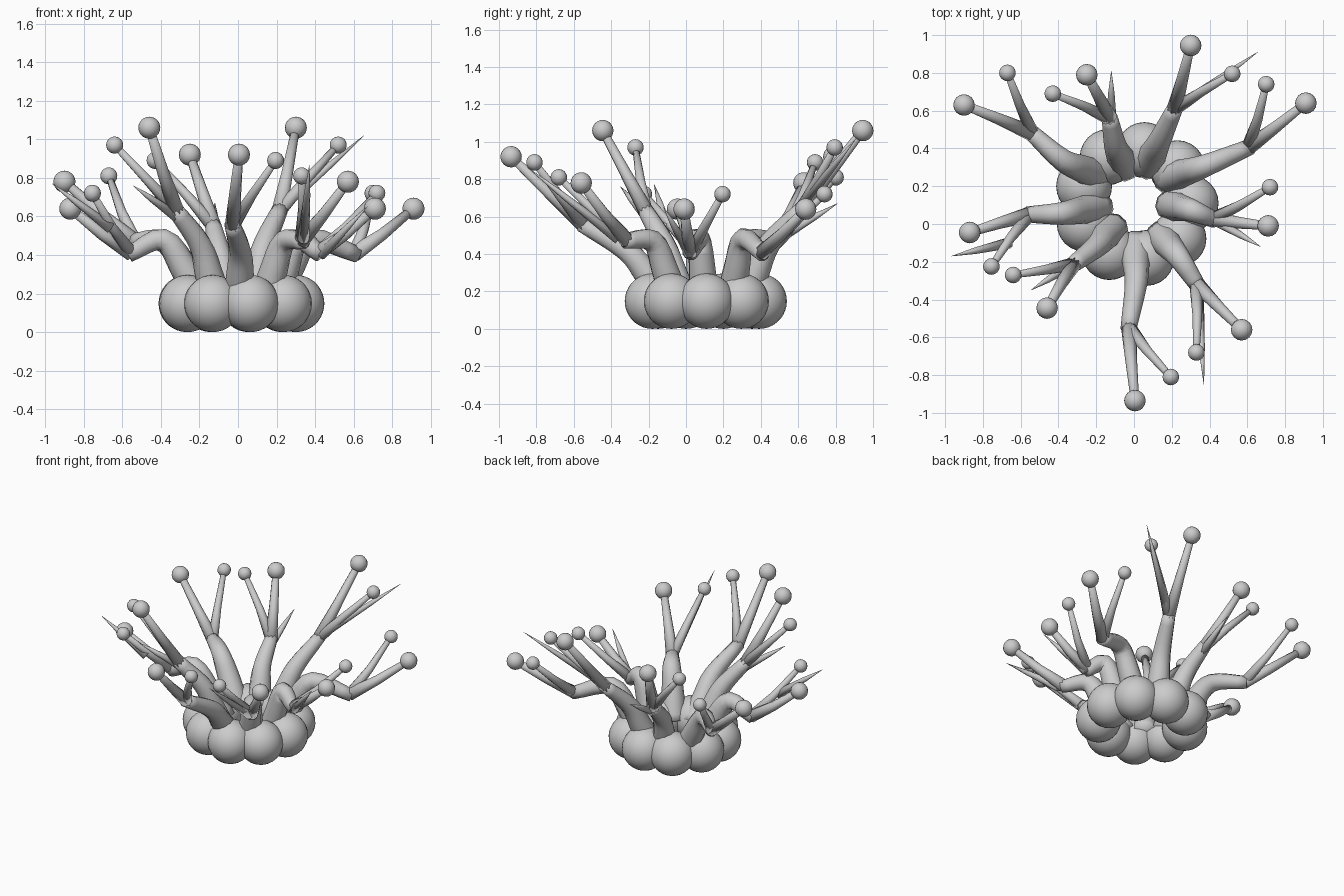
import bpy, bmesh, math
from mathutils import Vector, Matrix

if "Cube" in bpy.data.objects:
    bpy.data.objects.remove(bpy.data.objects["Cube"])

grey = bpy.data.materials.new("soft_grey")
grey.diffuse_color = (0.6, 0.6, 0.6, 1)
grey.use_nodes = True
grey.node_tree.nodes["Principled BSDF"].inputs["Base Color"].default_value = grey.diffuse_color


def finish(bm, name):
    bmesh.ops.recalc_face_normals(bm, faces=bm.faces)
    for f in bm.faces:
        f.smooth = True
    mesh = bpy.data.meshes.new(name)
    bm.to_mesh(mesh)
    bm.free()
    mesh.materials.append(grey)
    bpy.context.collection.objects.link(bpy.data.objects.new(name, mesh))


def ball(name, centre, radius, segs=16):
    bm = bmesh.new()
    bmesh.ops.create_uvsphere(bm, u_segments=segs, v_segments=segs * 3 // 4, radius=radius,
                              matrix=Matrix.Translation(centre))
    finish(bm, name)


def tube(name, pts, radii, sides=10):
    """Tapered tube through the points, with closed ends."""
    bm = bmesh.new()
    rings = []
    for i, p in enumerate(pts):
        d = (pts[min(i + 1, len(pts) - 1)] - pts[max(i - 1, 0)]).normalized()
        u = d.cross(Vector((0, 0, 1))).normalized()
        v = u.cross(d)
        rings.append([bm.verts.new(p + radii[i] * (u * math.cos(a) + v * math.sin(a)))
                      for a in (math.tau * k / sides for k in range(sides))])
    for r0, r1 in zip(rings, rings[1:]):
        for k in range(sides):
            j = (k + 1) % sides
            bm.faces.new((r0[k], r0[j], r1[j], r1[k]))
    bm.faces.new(rings[0])
    bm.faces.new(rings[-1])
    finish(bm, name)


def smooth_path(p, steps=4):
    """Catmull-Rom points through the trunk joints."""
    q = [2 * p[0] - p[1]] + p + [2 * p[-1] - p[-2]]
    out = []
    for i in range(1, len(q) - 2):
        a, b, c, d = q[i - 1:i + 3]
        for k in range(steps):
            t = k / steps
            out.append(0.5 * (2 * b + (c - a) * t + (2 * a - 5 * b + 4 * c - d) * t * t
                              + (3 * b - a - 3 * c + d) * t ** 3))
    return out + [p[-1]]


# Base ring of nine fused balls
for i in range(9):
    a = math.radians(1 + 40 * i)
    ball(f"base_ball_{i + 1}", (0.01 + 0.29 * math.cos(a), 0.105 + 0.29 * math.sin(a), 0.148), 0.148, 24)

# Heights of root, shoulder, knee, fork, large tip and small tip for each arm kind
HEIGHTS = {
    "tall": (0.15, 0.30, 0.46, 0.64, 1.06, 0.97),
    "upright": (0.15, 0.28, 0.42, 0.56, 0.92, 0.89),
    "bent": (0.15, 0.32, 0.47, 0.47, 0.78, 0.81),
    "low": (0.15, 0.32, 0.48, 0.40, 0.64, 0.72),
}

# Plan positions of root, knee, fork, large tip and small tip
ARMS = [
    ("bent", (-.18, .25), (-.38, .34), (-.55, .49), (-.90, .63), (-.67, .80)),
    ("upright", (-.05, .30), (-.10, .42), (-.13, .57), (-.25, .79), (-.43, .69)),
    ("tall", (.07, .31), (.14, .45), (.22, .62), (.30, .945), (.52, .795)),
    ("low", (.17, .24), (.38, .31), (.62, .41), (.91, .64), (.70, .74)),
    ("low", (.19, .10), (.31, .07), (.43, .02), (.71, -.01), (.72, .195)),
    ("bent", (.14, -.06), (.24, -.18), (.34, -.33), (.57, -.56), (.33, -.68)),
    ("upright", (.01, -.10), (.01, -.32), (-.03, -.56), (.005, -.935), (.195, -.81)),
    ("tall", (-.11, -.02), (-.20, -.12), (-.33, -.22), (-.46, -.445), (-.64, -.27)),
    ("low", (-.18, .09), (-.39, .055), (-.57, .05), (-.87, -.045), (-.755, -.225)),
]

for n, (kind, root, knee, fork, large, small) in enumerate(ARMS, 1):
    h = HEIGHTS[kind]
    shoulder = [r * 0.55 + k * 0.45 for r, k in zip(root, knee)]
    P = [Vector((*xy, z)) for xy, z in zip((root, shoulder, knee, fork, large, small), h)]
    # Thick trunk
    path = smooth_path(P[:4])
    m = len(path) - 1
    tube(f"arm_trunk_{n}", path, [0.082 - 0.04 * (i / m) ** 1.4 for i in range(m + 1)])
    # Two forked twigs with round tips
    for label, tip, r0, r1, rb in (("large", P[4], .042, .022, .057), ("small", P[5], .036, .017, .044)):
        start = P[3] + (P[2] - P[3]).normalized() * 0.02
        mid = P[3].lerp(tip, 0.45)
        tube(f"{label}_twig_{n}", [start, mid, tip], [r0, r0 * 0.45 + r1 * 0.55, r1])
        ball(f"{label}_tip_{n}", tip, rb)

# Pointed thorns beside the twigs: base and point
THORNS = [
    ((-.12, .52, .50), (-.12, .81, .67)),
    ((.24, .62, .66), (.655, .91, 1.02)),
    ((.43, .02, .40), (.67, -.12, .65)),
    ((.34, -.36, .48), (.37, -.85, .865)),
    ((-.32, -.21, .60), (-.545, -.35, .76)),
    ((-.66, -.10, .54), (-.965, -.17, .77)),
]
for n, (a, b) in enumerate(THORNS, 1):
    a, b = Vector(a), Vector(b)
    tube(f"thorn_{n}", [a, a.lerp(b, 0.6), b], [0.03, 0.017, 0.001], 8)
